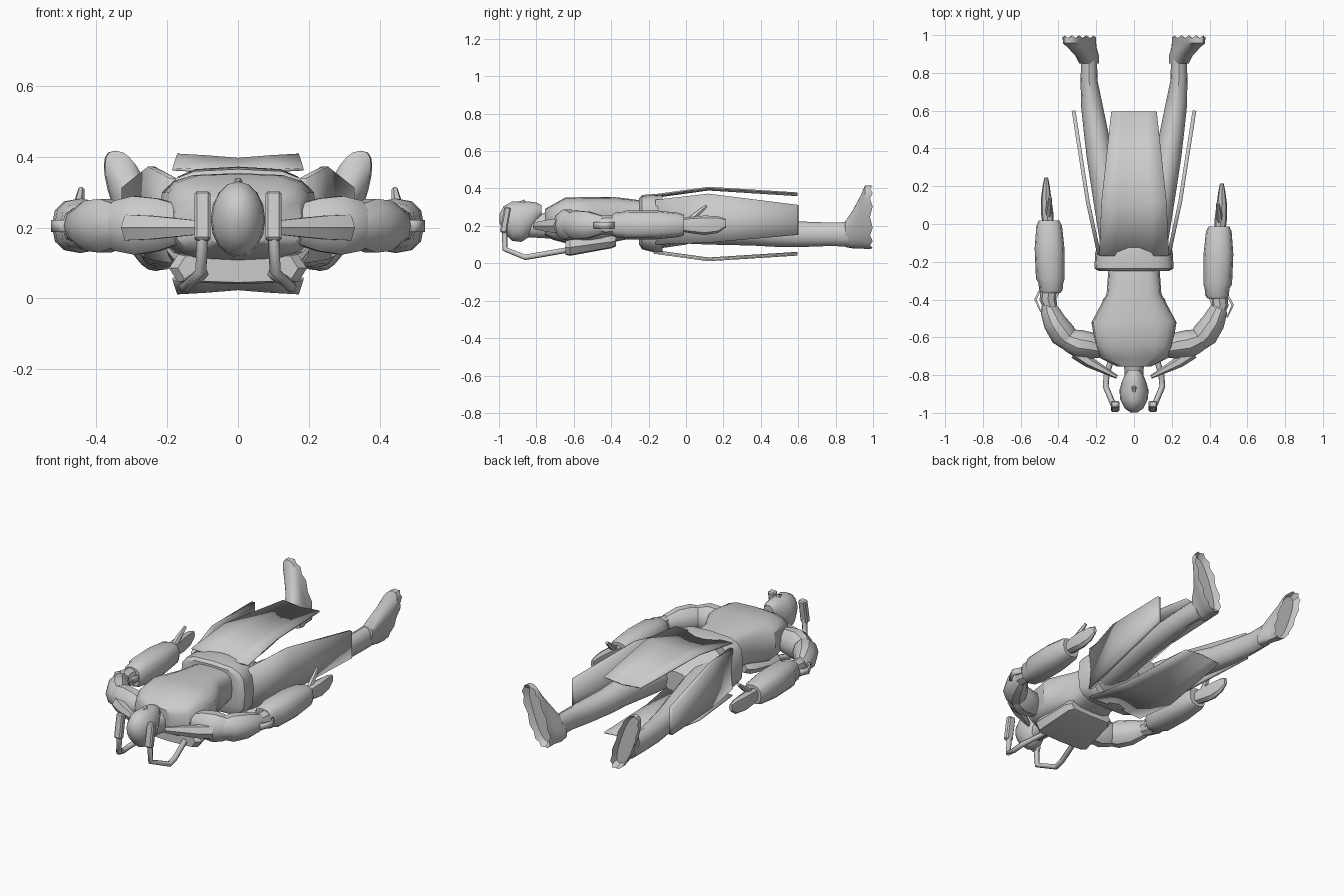
import bpy, bmesh, math
from mathutils import Vector, Matrix

cube = bpy.data.objects.get("Cube")
if cube:
    bpy.data.objects.remove(cube)


def finish(bm, name, angle=35):
    bmesh.ops.recalc_face_normals(bm, faces=bm.faces)
    mesh = bpy.data.meshes.new(name)
    bm.to_mesh(mesh)
    bm.free()
    ob = bpy.data.objects.new(name, mesh)
    bpy.context.collection.objects.link(ob)
    bpy.ops.object.select_all(action='DESELECT')
    ob.select_set(True)
    bpy.context.view_layer.objects.active = ob
    bpy.ops.object.shade_smooth_by_angle(angle=math.radians(angle))
    return ob


def loft(name, stations, sides=12, power=1.0, bend=False, shear=0.0, teeth=None, angle=35):
    """Skin rounded rings; each station is x, y, z, half width, half height."""
    bm = bmesh.new()
    centres = [Vector(s[:3]) for s in stations]
    rings = []
    for i, (x, y, z, w, h) in enumerate(stations):
        t = Vector((0, 1, 0))
        if bend:
            t = (centres[min(i + 1, len(centres) - 1)] - centres[max(i - 1, 0)]).normalized()
        side = t.cross(Vector((0, 0, 1))).normalized()
        up = side.cross(t)
        ring = []
        for k in range(sides):
            a = math.tau * k / sides
            c, s = math.cos(a), math.sin(a)
            u = math.copysign(abs(c) ** power, c) * w
            v = math.copysign(abs(s) ** power, s) * h
            p = centres[i] + side * (u + shear * v) + up * v
            if i == teeth:
                p.y += 0.014 * (k % 2)
            ring.append(bm.verts.new(p))
        rings.append(ring)
    for a, b in zip(rings, rings[1:]):
        for k in range(sides):
            j = (k + 1) % sides
            bm.faces.new((a[k], a[j], b[j], b[k]))
    bm.faces.new(rings[0])
    bm.faces.new(rings[-1])
    return finish(bm, name, angle)


def panel(name, rows, thickness):
    """Thin plate through a grid of points."""
    bm = bmesh.new()
    grid = [[bm.verts.new(p) for p in row] for row in rows]
    for a, b in zip(grid, grid[1:]):
        for k in range(len(a) - 1):
            bm.faces.new((a[k], a[k + 1], b[k + 1], b[k]))
    ob = finish(bm, name, 15)
    mod = ob.modifiers.new("thickness", 'SOLIDIFY')
    mod.thickness = thickness
    mod.offset = 0


def box(name, centre, size, tilt):
    bm = bmesh.new()
    bmesh.ops.create_cube(bm, size=1)
    bmesh.ops.scale(bm, vec=size, verts=bm.verts)
    bmesh.ops.bevel(bm, geom=bm.edges[:], offset=0.007, segments=1, affect='EDGES')
    bmesh.ops.transform(bm, matrix=Matrix.Translation(centre) @ Matrix.Rotation(tilt, 4, 'X'), verts=bm.verts)
    finish(bm, name)


def tube(name, points, radius):
    curve = bpy.data.curves.new(name, 'CURVE')
    curve.dimensions = '3D'
    curve.bevel_depth = radius
    curve.bevel_resolution = 1
    curve.use_fill_caps = True
    spline = curve.splines.new('POLY')
    spline.points.add(len(points) - 1)
    for sp, p in zip(spline.points, points):
        sp.co = (*p, 1)
    ob = bpy.data.objects.new(name, curve)
    bpy.context.collection.objects.link(ob)


# Head, nose and neck
loft("head", [(0, -.997, .24, .02, .025), (0, -.975, .235, .05, .07), (0, -.93, .225, .073, .105),
              (0, -.88, .222, .077, .108), (0, -.84, .235, .066, .095),
              (0, -.80, .265, .05, .06), (0, -.772, .28, .03, .03)], 16, angle=50)
loft("nose", [(0, -.91, .318, .006, .008), (0, -.865, .325, .014, .018), (0, -.855, .32, .01, .008)], 6)
loft("neck", [(0, -.86, .2, .05, .06), (0, -.77, .2, .05, .065), (0, -.70, .21, .07, .08)])

# Torso and back plate
loft("torso", [(0, -.755, .22, .09, .07), (0, -.71, .22, .18, .095), (0, -.645, .23, .205, .122),
               (0, -.52, .23, .225, .124), (0, -.37, .235, .145, .118), (0, -.23, .24, .135, .095)], 16, .6)
loft("back_plate", [(0, -.645, .085, .17, .04), (0, -.62, .085, .195, .045),
                    (0, -.40, .115, .165, .035), (0, -.375, .12, .14, .03)], 8, .4)

# Belt and pelvis
loft("belt", [(0, -.25, .225, .185, .125), (0, -.235, .22, .21, .145),
              (0, -.15, .212, .205, .16), (0, -.125, .212, .195, .155)], 16, .55)
loft("pelvis", [(0, -.14, .21, .17, .13), (0, .0, .2, .15, .10), (0, .1, .19, .08, .06)], 12, .7)

# Front and back skirt panels
for name, flip in (("front_skirt_panel", 1), ("back_skirt_panel", -1)):
    rows = []
    for y, w, rise in ((-.17, .185, .155), (.12, .172, .195), (.595, .12, .165)):
        rows.append([(w * f, y, .21 + flip * (rise - drop))
                     for f, drop in ((-1, .0), (-.5, .005), (0, .012), (.5, .005), (1, 0))])
    panel(name, rows, .008)

for s, side in ((1, "left"), (-1, "right")):
    def arm(stations, shift=0):
        return [(s * x, y + shift, z, w, h) for x, y, z, w, h in stations]

    # Flared side skirt panel
    panel(side + "_side_skirt_panel",
          [[(s * x, y, z) for z in (low, .22, high)]
           for x, y, low, high in ((.185, -.16, .10, .34), (.245, .12, .11, .372), (.32, .6, .152, .312))], .02)

    # Leg and splayed foot with a ragged sole
    loft(side + "_leg", arm([(.10, -.1, .2, .08, .09), (.135, .12, .19, .08, .09), (.18, .35, .175, .07, .08),
                             (.20, .48, .16, .065, .072), (.222, .62, .155, .058, .068),
                             (.238, .76, .155, .045, .063), (.238, .87, .155, .042, .065)]))
    loft(side + "_foot", arm([(.238, .85, .155, .044, .068), (.247, .89, .18, .048, .10),
                              (.275, .935, .222, .053, .142), (.288, .957, .247, .058, .17),
                              (.29, .984, .247, .06, .17), (.288, .955, .247, .045, .15)]),
         24, .8, shear=.34 * s, teeth=4)

    # Shoulder with spike and upper arm
    loft(side + "_shoulder", arm([(.17, -.66, .21, .05, .06), (.225, -.645, .208, .07, .078),
                                  (.29, -.635, .206, .075, .087), (.34, -.615, .205, .062, .075),
                                  (.365, -.60, .205, .045, .06)]), 10, bend=True)
    loft(side + "_shoulder_spike", arm([(.31, -.68, .2, .035, .042), (.24, -.73, .2, .03, .038),
                                        (.09, -.81, .2, .01, .02)]), 6, bend=True)
    loft(side + "_upper_arm", arm([(.33, -.635, .205, .05, .06), (.375, -.585, .205, .07, .08),
                                   (.42, -.52, .205, .062, .074), (.445, -.46, .205, .05, .055),
                                   (.455, -.425, .205, .035, .04)]), 10, bend=True)

    # Elbow joint, forearm and hand sit slightly further forward on the left
    d = -.03 if s > 0 else 0
    loft(side + "_elbow", arm([(.44, -.45, .205, .035, .045), (.455, -.40, .205, .045, .052),
                               (.45, -.34, .205, .045, .05)], d), 8, bend=True)
    panel(side + "_elbow_guard",
          [[(s * x, y + d, z) for z in (.187, .222)]
           for x, y in ((.40, -.36), (.425, -.41), (.495, -.46), (.522, -.40), (.50, -.355))], .012)
    loft(side + "_forearm", arm([(.44, -.365, .205, .05, .055), (.44, -.35, .205, .062, .065),
                                 (.44, -.31, .205, .066, .07), (.443, -.29, .205, .076, .077),
                                 (.447, -.13, .205, .079, .077), (.449, -.01, .205, .068, .065),
                                 (.45, .018, .205, .055, .055)], d), 12, .8)
    loft(side + "_hand", arm([(.455, .0, .205, .03, .035), (.46, .06, .205, .033, .045),
                              (.465, .13, .203, .028, .052), (.465, .20, .207, .019, .045),
                              (.465, .245, .215, .01, .022)], d), 8, .8)
    loft(side + "_thumb", arm([(.455, .04, .22, .018, .022), (.45, .09, .265, .016, .016),
                               (.443, .14, .308, .009, .009)], d), 6, bend=True)

    # Upright head pod and its hose running down to the back plate
    box(side + "_head_pod", (s * .1, -.965, .232), (.045, .036, .14), -.18)
    tube(side + "_hose", [(s * x, y, z) for x, y, z in
                          ((.10, -.97, .18), (.105, -.968, .075), (.15, -.86, .032),
                           (.145, -.80, .042), (.09, -.61, .075))], .016)
